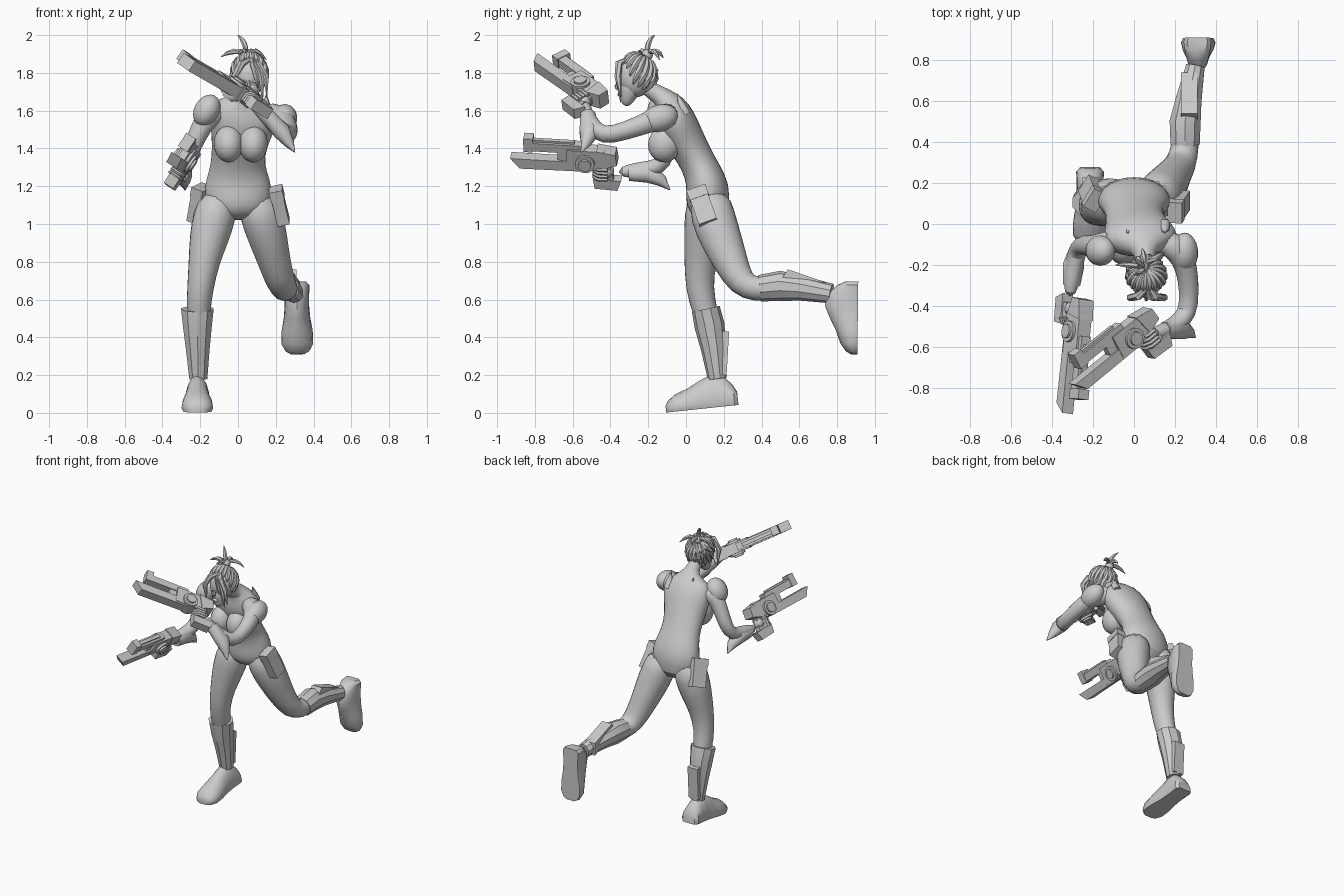
import bpy, bmesh, math
from mathutils import Vector as V, Matrix

cube = bpy.data.objects.get("Cube")
if cube:
    bpy.data.objects.remove(cube)

grey = bpy.data.materials.new("plain grey")
grey.use_nodes = True
TONE = (0.6, 0.6, 0.6, 1)
grey.diffuse_color = TONE
grey.node_tree.nodes["Principled BSDF"].inputs["Base Color"].default_value = TONE


def finish(name, bm, angle=40, subdivide=False):
    """Turn a bmesh into an object with sharp edges kept above the angle."""
    bmesh.ops.recalc_face_normals(bm, faces=bm.faces)
    for f in bm.faces:
        f.smooth = angle > 0
    mesh = bpy.data.meshes.new(name)
    bm.to_mesh(mesh)
    bm.free()
    mesh.materials.append(grey)
    if angle:
        mesh.set_sharp_from_angle(angle=math.radians(angle))
    obj = bpy.data.objects.new(name, mesh)
    bpy.context.collection.objects.link(obj)
    if subdivide:
        obj.modifiers.new("Smooth", "SUBSURF").levels = 1
        obj.modifiers["Smooth"].render_levels = 1
    return obj


def skin_rings(bm, rings):
    """Bridge neighbouring rings of vertices and cap both ends."""
    n = len(rings[0])
    for a, b in zip(rings, rings[1:]):
        for i in range(n):
            j = (i + 1) % n
            bm.faces.new((a[i], a[j], b[j], b[i]))
    bm.faces.new(rings[0][::-1])
    bm.faces.new(rings[-1])


def loft(name, path, ref=(1, 0, 0), sides=12, angle=50, subdivide=True):
    """Sweep elliptical sections (x, y, z, radius a, radius b) along a path."""
    bm = bmesh.new()
    pts = [V(p[:3]) for p in path]
    rings = []
    for k, p in enumerate(path):
        t = (pts[min(k + 1, len(pts) - 1)] - pts[max(k - 1, 0)]).normalized()
        a = V(ref)
        a = (a - t * a.dot(t)).normalized()
        b = t.cross(a)
        ra, rb = p[3], p[-1]
        turn = [math.tau * (i + 0.5) / sides for i in range(sides)]
        rings.append([bm.verts.new(pts[k] + a * ra * math.cos(u) + b * rb * math.sin(u)) for u in turn])
    skin_rings(bm, rings)
    return finish(name, bm, angle, subdivide)


def ball(name, loc, size, tilt=0.0, axis="X", segs=18):
    bm = bmesh.new()
    m = Matrix.Translation(loc) @ Matrix.Rotation(tilt, 4, axis) @ Matrix.Diagonal((*size, 1))
    bmesh.ops.create_uvsphere(bm, u_segments=segs, v_segments=segs // 2 + 1, radius=1, matrix=m)
    return finish(name, bm)


def frame(origin, forward, up):
    """Local X is forward, local Z is up."""
    f = V(forward).normalized()
    u = V(up)
    u = (u - f * u.dot(f)).normalized()
    m = Matrix((f, u.cross(f), u)).transposed().to_4x4()
    return Matrix.Translation(origin) @ m


def prism(name, outline, half, m, shift=0.0):
    """Extrude an outline in local XZ sideways by half on each side."""
    bm = bmesh.new()
    rings = [[bm.verts.new(m @ V((x, shift + s, z))) for x, z in outline] for s in (-half, half)]
    skin_rings(bm, rings)
    return finish(name, bm, 0)


def slab(name, x0, x1, z0, z1, half, m, shift=0.0):
    return prism(name, [(x0, z0), (x1, z0), (x1, z1), (x0, z1)], half, m, shift)


# torso and neck
loft("torso", [(0, .1, 1.02, .08, .06), (0, .115, 1.08, .18, .12), (0, .118, 1.2, .185, .118),
               (0, .085, 1.28, .155, .1), (0, .045, 1.36, .14, .095), (.015, -.02, 1.47, .16, .11),
               (.03, -.06, 1.56, .19, .11), (.04, -.085, 1.63, .17, .085), (.05, -.12, 1.67, .06, .055),
               (.055, -.17, 1.7, .045, .045), (.06, -.23, 1.74, .045, .045)], sides=16)
for side, x in (("right", -.05), ("left", .08)):
    ball(side + "_breast", (x, -.11, 1.425), (.078, .09, .1), -.3)

# legs
loft("right_leg", [(-.09, .12, 1.16, .1, .11), (-.125, .11, 1.04, .12, .125), (-.155, .095, .92, .108, .11),
                   (-.18, .075, .8, .085, .088), (-.2, .07, .66, .072, .076), (-.21, .1, .54, .066, .07),
                   (-.21, .15, .35, .05, .05)])
loft("left_leg", [(.09, .12, 1.16, .1, .11), (.125, .14, 1.04, .12, .125), (.16, .185, .92, .108, .115),
                  (.195, .24, .79, .088, .095), (.23, .295, .68, .08, .078), (.25, .37, .652, .07, .07),
                  (.255, .48, .665, .065, .07), (.28, .65, .65, .05, .05)])

# boots with cuffs and calf plates
loft("right_boot", [(-.215, .105, .55, .09, .075), (-.215, .125, .46, .08, .08), (-.213, .145, .34, .066, .066),
                    (-.21, .166, .18, .05, .05)], sides=10, angle=25, subdivide=False)
loft("left_boot", [(.25, .39, .66, .075, .07), (.25, .5, .672, .08, .08), (.268, .61, .66, .066, .066),
                   (.3, .77, .632, .048, .052)], sides=10, angle=25, subdivide=False)
prism("right_calf_plate", [(.14, .2), (.215, .2), (.228, .43), (.16, .44)], .04,
      frame((-.212, 0, 0), (0, 1, 0), (0, 0, 1)))
prism("left_calf_plate", [(.5, .7), (.54, .76), (.74, .69), (.74, .6)], .04,
      frame((.27, 0, 0), (0, 1, 0), (0, 0, 1)))


# feet, flat on the sole and rounded above
def foot(name, m):
    bm = bmesh.new()
    rings = []
    for s, w, h in [(0, .05, .07), (.02, .068, .11), (.07, .066, .165), (.13, .065, .175), (.19, .07, .15),
                    (.26, .082, .115), (.33, .084, .09), (.37, .062, .06), (.385, .035, .035)]:
        arc = [math.pi * i / 8 for i in range(9)]
        rings.append([bm.verts.new(m @ V((s, w * math.cos(u), .02 + (h - .02) * math.sin(u)))) for u in arc]
                     + [bm.verts.new(m @ V((s, k * w * .9, 0))) for k in (-1, 1)])
    skin_rings(bm, rings)
    return finish(name, bm, 35)


foot("right_foot", frame((-.215, .278, .042), (0, -.38, -.04), (0, 0, 1)))
foot("left_foot", frame((.31, .912, .695), (.005, -.005, -.38), (0, -1, 0)))

# arms, shoulder pads and elbow spikes
loft("left_arm", [(.13, -.07, 1.58, .07), (.22, -.12, 1.57, .07), (.26, -.22, 1.53, .056), (.27, -.33, 1.49, .05),
                  (.265, -.44, 1.462, .05), (.2, -.5, 1.52, .05), (.12, -.535, 1.6, .036), (.07, -.54, 1.65, .03)],
     ref=(0, 0, 1))
loft("right_arm", [(-.09, -.08, 1.6, .07), (-.165, -.11, 1.57, .065), (-.215, -.105, 1.47, .052),
                   (-.26, -.1, 1.37, .048), (-.28, -.135, 1.3, .047), (-.3, -.24, 1.285, .047),
                   (-.315, -.36, 1.275, .03)])
ball("left_shoulder_pad", (.248, -.14, 1.56), (.066, .1, .072), .3)
ball("right_shoulder_pad", (-.165, -.13, 1.6), (.068, .075, .09), .5, "Y")
loft("left_elbow_spike", [(.15, -.52, 1.58, .042), (.23, -.51, 1.49, .058, .05), (.27, -.53, 1.43, .03),
                          (.3, -.555, 1.38, .003)], ref=(0, 1, 0), sides=8, subdivide=False)
loft("right_elbow_spike", [(-.305, -.3, 1.27, .045), (-.295, -.2, 1.27, .056), (-.285, -.13, 1.23, .035),
                           (-.28, -.085, 1.18, .003)], sides=8, subdivide=False)

# spikes on the upper back
for side, x in (("right", -.03), ("left", .15)):
    loft(side + "_back_spike", [(x, .0, 1.58, .028), (x, -.02, 1.62, .025), (x, -.045, 1.69, .002)],
         sides=8, subdivide=False)

# hip pouches with flaps
for side, m in (("left", frame((.22, .085, 1.1), (0, .93, .33), (-.22, -.3, .9))),
                ("right", frame((-.205, .15, 1.11), (.5, .8, .25), (.25, -.2, .9)))):
    slab(side + "_pouch", -.05, .05, -.1, .09, .032, m)
    slab(side + "_pouch_flap", -.053, .053, .04, .095, .036, m)

# head and face
HEAD = V((.06, -.272, 1.775))
ball("head", HEAD, (.08, .09, .105), .2)
loft("jaw", [(.06, -.285, 1.77, .07, .07), (.06, -.3, 1.7, .06, .06), (.06, -.315, 1.645, .035, .032),
             (.06, -.32, 1.625, .018, .016)])
loft("nose", [(.06, -.35, 1.765, .008), (.06, -.375, 1.725, .014), (.06, -.362, 1.712, .008)], sides=6)
for x in (.03, .09):
    ball("eye", (x, -.352, 1.755), (.016, .01, .009), segs=10)
ball("lips", (.06, -.352, 1.685), (.022, .012, .01), segs=10)

# hair in combed locks running from the crown
TILT = Matrix.Rotation(-.45, 3, "X")
ball("hair_cap", HEAD + V((0, .022, .018)), (.088, .092, .105), .2)
LOCKS = 18
for k in range(LOCKS):
    phi = math.tau * k / LOCKS
    front = max(0, -math.sin(phi))
    reach = math.radians(118 - 48 * front)
    path = []
    for step in range(6):
        th = .15 + (reach - .15) * step / 5
        d = TILT @ V((math.sin(th) * math.cos(phi), math.sin(th) * math.sin(phi), math.cos(th)))
        p = HEAD + V((d.x * .09, .012 + d.y * .1, .012 + d.z * .113))
        path.append((*p, (.006, .013, .017, .018, .015, .004)[step]))
    loft("hair_lock", path, ref=(.31, .17, .93), sides=6, subdivide=False)
for x, end in ((.125, 1.64), (.148, 1.67), (-.02, 1.66), (.1, 1.72)):
    loft("fringe_lock", [(.07, -.31, 1.875, .01), ((x + .06) / 2, -.355, 1.85, .02), (x, -.36, 1.78, .018),
                         (x + .005, -.345, end, .002)], sides=6, subdivide=False)

# top knot and its loose wisps
ball("hair_knot", (.045, -.205, 1.895), (.03, .03, .032), segs=12)
for mid, tip in (((.04, -.21, 1.97), (-.0, -.165, 2.0)), ((-.02, -.2, 1.935), (-.09, -.2, 1.885)),
                 ((.09, -.17, 1.945), (.15, -.14, 1.87)), ((.04, -.24, 1.935), (.0, -.25, 1.9)),
                 ((.05, -.15, 1.94), (.04, -.12, 1.88))):
    root = V((.045, -.205, 1.9))
    path = []
    for t in (0, .25, .5, .75, 1):
        p = root * (1 - t) ** 2 + V(mid) * 2 * t * (1 - t) + V(tip) * t * t
        path.append((*p, .002 + .035 * t * (1 - t) + .008 * (1 - t)))
    loft("hair_wisp", path, ref=(.6, .7, .2), sides=6, subdivide=False)


# twin barrelled blasters, each gripped by a fist
def blaster(side, m):
    name = side + "_blaster_"
    prism(name + "blade", [(.0, -.055), (.35, -.06), (.4, .0), (.0, .0)], .032, m)
    slab(name + "barrel", .02, .32, .05, .1, .026, m)
    slab(name + "barrel_rib", .06, .28, .1, .112, .012, m)
    slab(name + "sight", .28, .33, .045, .128, .03, m)
    slab(name + "body", -.1, .1, -.045, .075, .036, m)
    slab(name + "bridge", .1, .15, -.01, .06, .02, m)
    prism(name + "rear", [(-.17, .0), (-.09, -.03), (-.06, .08), (-.16, .065)], .042, m)
    prism(name + "grip", [(-.13, -.02), (-.07, -.02), (-.06, -.1), (-.09, -.11), (-.15, -.11)], .022, m)
    prism(name + "magazine", [(-.19, -.105), (-.04, -.1), (-.05, -.16), (-.17, -.165)], .03, m)
    for radius, half in ((.052, .05), (.034, .062)):
        bm = bmesh.new()
        bmesh.ops.create_cone(bm, cap_ends=True, segments=16, radius1=radius, radius2=radius, depth=half * 2,
                              matrix=m @ Matrix.Rotation(math.pi / 2, 4, "X"))
        finish(name + "drum", bm, 35)
    # hand
    ball(side + "_palm", m @ V((-.115, 0, -.06)), (.035, .035, .038), segs=12)
    for k in range(4):
        z = -.035 - .02 * k
        loft(side + "_finger", [(*(m @ V((x, y, z))), .011) for x, y in
                                ((-.12, .034), (-.07, .036), (-.045, .015), (-.045, -.02), (-.07, -.034))],
             ref=m.to_3x3() @ V((0, 0, 1)), sides=6, subdivide=False)


blaster("right", frame((-.285, -.53, 1.34), (-.1, -.99, .06), (.55, .06, .83)))
blaster("left", frame((-.02, -.555, 1.715), (-.71, -.57, .41), (-.33, .88, .33)))
